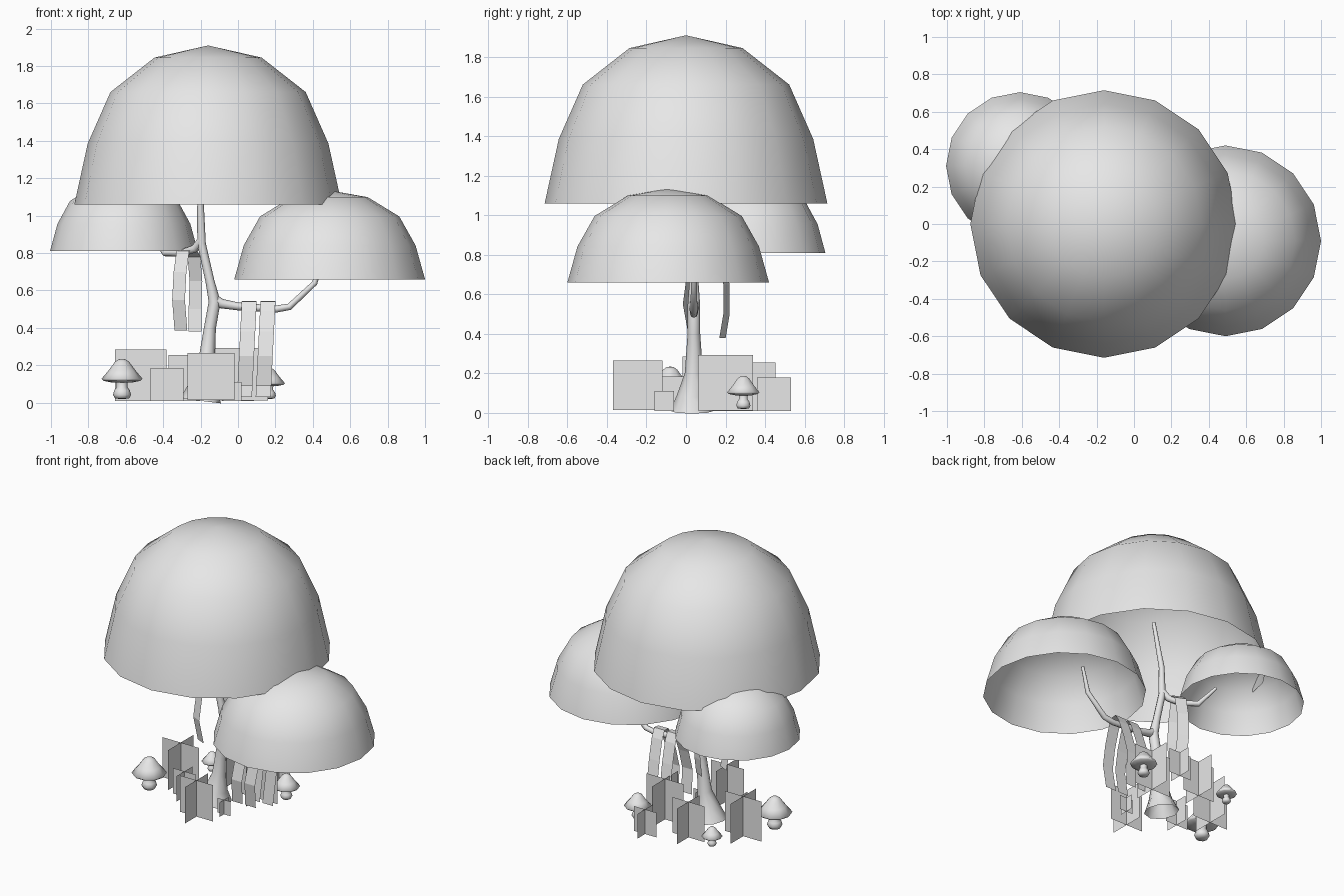
import bpy, bmesh, math
from mathutils import Vector

if "Cube" in bpy.data.objects:
    bpy.data.objects.remove(bpy.data.objects["Cube"])

grey = bpy.data.materials.new("light_grey")
grey.use_nodes = True
grey.diffuse_color = (0.8, 0.8, 0.8, 1)
grey.node_tree.nodes["Principled BSDF"].inputs["Base Color"].default_value = (0.8, 0.8, 0.8, 1)


def add_object(name, mesh, smooth=False):
    obj = bpy.data.objects.new(name, mesh)
    bpy.context.collection.objects.link(obj)
    mesh.materials.clear()
    mesh.materials.append(grey)
    for face in mesh.polygons:
        face.use_smooth = smooth
    return obj


def from_bmesh(name, bm, smooth=False):
    mesh = bpy.data.meshes.new(name)
    bm.to_mesh(mesh)
    bm.free()
    return add_object(name, mesh, smooth)


def lathe(name, profile, sides, location):
    """Turn a (radius, height) profile, listed from the bottom up, about z."""
    bm = bmesh.new()
    rings = []
    for r, z in profile:
        if r == 0:
            rings.append([bm.verts.new((0, 0, z))] * sides)
        else:
            rings.append([bm.verts.new((r * math.cos(math.tau * i / sides),
                                        r * math.sin(math.tau * i / sides), z))
                          for i in range(sides)])
    for low, high in zip(rings, rings[1:]):
        for i in range(sides):
            j = (i + 1) % sides
            corners = list(dict.fromkeys((low[i], low[j], high[j], high[i])))
            bm.faces.new(corners)
    obj = from_bmesh(name, bm, True)
    obj.location = location
    return obj


# Open leaf domes: base centre, radius, height
dome_shape = [(1, 0), (0.9, 0.383), (0.73, 0.707), (0.4, 0.924), (0, 1)]
for name, centre, radius, height in (
        ("main_canopy", (-0.16, 0, 1.06), 0.715, 0.85),
        ("left_canopy", (0.49, -0.09, 0.66), 0.51, 0.475),
        ("right_canopy", (-0.61, 0.31, 0.81), 0.395, 0.38)):
    lathe(name, [(r * radius, z * height) for r, z in dome_shape], 16, centre)


# Trunk and limbs as tapered tubes
def tube(name, points):
    curve = bpy.data.curves.new(name, "CURVE")
    curve.dimensions = "3D"
    curve.bevel_depth = 1
    curve.bevel_resolution = 2
    spline = curve.splines.new("POLY")
    spline.points.add(len(points) - 1)
    for point, (x, y, z, r) in zip(spline.points, points):
        point.co = (x, y, z, 1)
        point.radius = r
    helper = bpy.data.objects.new(name + "_path", curve)
    bpy.context.collection.objects.link(helper)
    bpy.context.view_layer.update()
    graph = bpy.context.evaluated_depsgraph_get()
    mesh = bpy.data.meshes.new_from_object(helper.evaluated_get(graph))
    bpy.data.objects.remove(helper)
    add_object(name, mesh, True)


tube("trunk", [(-0.2, 0.03, 0.01, 0.11), (-0.19, 0.03, 0.09, 0.075),
               (-0.17, 0.04, 0.2, 0.046), (-0.15, 0.04, 0.4, 0.032),
               (-0.125, 0.04, 0.54, 0.032), (-0.15, 0.04, 0.65, 0.024),
               (-0.195, 0.04, 0.85, 0.023), (-0.2, 0.03, 1.05, 0.018),
               (-0.16, 0, 1.37, 0.012)])
tube("left_branch", [(-0.135, 0.04, 0.56, 0.026), (-0.09, 0.04, 0.53, 0.026),
                     (0, 0.04, 0.515, 0.021), (0.2, 0.04, 0.5, 0.019),
                     (0.275, 0.04, 0.513, 0.018), (0.41, 0.04, 0.64, 0.015),
                     (0.46, 0.05, 0.8, 0.01)])
tube("right_branch", [(-0.195, 0.04, 0.87, 0.024), (-0.23, 0.06, 0.825, 0.022),
                      (-0.3, 0.1, 0.8, 0.02), (-0.39, 0.16, 0.8, 0.018),
                      (-0.46, 0.25, 0.9, 0.01)])


# Ribbon vines draped over the branches
def ribbon(name, points, across):
    bm = bmesh.new()
    side = Vector(across)
    pairs = [(bm.verts.new(Vector(p) - side), bm.verts.new(Vector(p) + side)) for p in points]
    for (a, b), (c, d) in zip(pairs, pairs[1:]):
        bm.faces.new((a, b, d, c))
    from_bmesh(name, bm)


drape = [(-0.06, 0.09), (-0.08, 0.25), (-0.05, 0.38), (-0.01, 0.49), (0.015, 0.54),
         (0.06, 0.545), (0.09, 0.49), (0.13, 0.36), (0.155, 0.25), (0.13, 0.03)]
for name, x in (("inner_vine", 0.06), ("outer_vine", 0.16)):
    ribbon(name, [(x - 0.05 * (0.54 - z), y, z) for y, z in drape], (0.04, 0, 0))
ribbon("right_vine", [(-0.305, 0.03, 0.385), (-0.318, 0.0, 0.55), (-0.31, 0.02, 0.7),
                      (-0.295, 0.06, 0.81), (-0.26, 0.11, 0.83), (-0.235, 0.17, 0.78),
                      (-0.225, 0.205, 0.65), (-0.23, 0.205, 0.5), (-0.23, 0.185, 0.38)],
       (-0.034, 0.016, 0))

# Grass tufts, each two crossed upright cards: x, y, width, bottom
tufts = [(-0.52, 0.12, 0.275, 0.01), (-0.38, -0.04, 0.175, 0.01),
         (-0.25, 0.33, 0.245, 0.01), (-0.145, -0.245, 0.25, 0.015),
         (0.02, 0.2, 0.28, 0.012), (0, 0.445, 0.17, 0.01), (-0.03, -0.11, 0.1, 0.01)]
for number, (x, y, width, low) in enumerate(tufts, 1):
    bm = bmesh.new()
    half = width / 2
    for dx, dy in ((half, 0), (0, half)):
        bm.faces.new([bm.verts.new((x + s * dx, y + s * dy, low + h))
                      for s, h in ((-1, 0), (1, 0), (1, width), (-1, width))])
    from_bmesh(f"grass_tuft_{number}", bm)

# Mushrooms: a bulbous stalk and a pointed cap, sized by cap radius
stalk = [(0, 0), (0.34, 0.02), (0.44, 0.2), (0.38, 0.42), (0.26, 0.58), (0.28, 0.85)]
cap = [(0, 0.8), (0.5, 0.8), (0.9, 0.88), (1, 0.98), (0.66, 1.38), (0.35, 1.8), (0.18, 1.92), (0, 1.95)]
for number, (x, y, size) in enumerate(((-0.62, -0.08, 0.11), (0.165, 0.29, 0.086),
                                       (-0.45, 0.36, 0.066)), 1):
    for part, profile in (("stalk", stalk), ("cap", cap)):
        lathe(f"mushroom_{part}_{number}", [(r * size, z * size) for r, z in profile],
              10, (x, y, 0.02))
